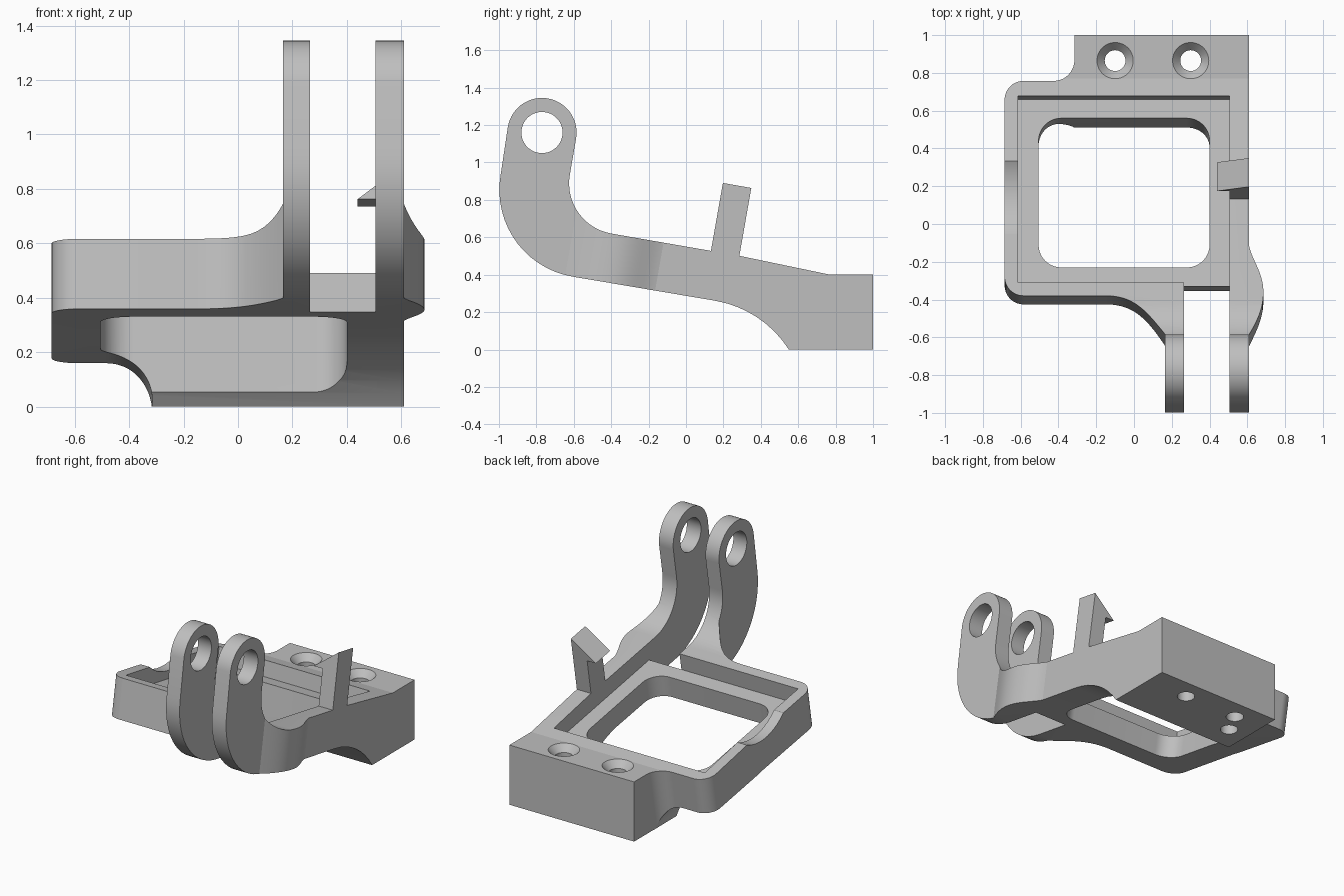
import bpy, bmesh
from math import sin, cos, radians
from mathutils import Vector
from mathutils.geometry import interpolate_bezier

if "Cube" in bpy.data.objects:
    bpy.data.objects.remove(bpy.data.objects["Cube"], do_unlink=True)

TILT = radians(10)

grey = bpy.data.materials.new("plain_grey")
grey.use_nodes = True
grey.diffuse_color = (0.52, 0.52, 0.52, 1)
grey.node_tree.nodes["Principled BSDF"].inputs["Base Color"].default_value = (0.52, 0.52, 0.52, 1)


def arc(cx, cy, r, a0, a1, step=6):
    n = max(2, round(abs(a1 - a0) / step))
    angles = [radians(a0 + (a1 - a0) * i / n) for i in range(n + 1)]
    return [(cx + r * cos(a), cy + r * sin(a)) for a in angles]


def bezier(*pts):
    return [(p.x, p.y) for p in interpolate_bezier(*[Vector((x, y, 0)) for x, y in pts], 20)]


def tilted(x, y, t):
    """Point at height t above the sloping top plane, measured square to it."""
    return Vector((x, y + t * sin(TILT), 0.62 - (y + 0.4) * sin(TILT) / cos(TILT) + t * cos(TILT)))


# Ways of placing an outline (a, b) swept along c
def along_x(a, b, c):
    return Vector((c, a, b))


def along_z(a, b, c):
    return Vector((a, b, c))


def along_normal(a, b, c):
    return tilted(a, b, c)


def along_slope(a, b, c):
    return tilted(a, c, b)


def prism(name, outline, lo, hi, place, outline_hi=None):
    bm = bmesh.new()
    bottom = [bm.verts.new(place(a, b, lo)) for a, b in outline]
    top = [bm.verts.new(place(a, b, hi)) for a, b in outline_hi or outline]
    bm.faces.new(bottom)
    bm.faces.new(top)
    n = len(bottom)
    for i in range(n):
        j = (i + 1) % n
        bm.faces.new((bottom[i], bottom[j], top[j], top[i]))
    bmesh.ops.recalc_face_normals(bm, faces=bm.faces)
    mesh = bpy.data.meshes.new(name)
    bm.to_mesh(mesh)
    bm.free()
    mesh.materials.append(grey)
    ob = bpy.data.objects.new(name, mesh)
    bpy.context.collection.objects.link(ob)
    return ob


def activate(ob):
    bpy.ops.object.select_all(action="DESELECT")
    ob.select_set(True)
    bpy.context.view_layer.objects.active = ob


def combine(ob, cutter, operation="DIFFERENCE"):
    mod = ob.modifiers.new("cut", "BOOLEAN")
    mod.operation, mod.solver, mod.object = operation, "EXACT", cutter
    activate(ob)
    bpy.ops.object.modifier_apply(modifier=mod.name)
    bpy.data.objects.remove(cutter, do_unlink=True)


def circle(x, y, r):
    return arc(x, y, r, 0, 360)[:-1]


def rounded_box(x0, x1, y0, y1, r):
    return (arc(x1 - r, y1 - r, r, 0, 90) + arc(x0 + r, y1 - r, r, 90, 180)
            + arc(x0 + r, y0 + r, r, 180, 270) + arc(x1 - r, y0 + r, r, 270, 360))


# Side profile: block, sloping frame and upright arm with round eye
side = [(1, 0), (1, 0.4), (0.77, 0.4), (0.29, 0.5)]
side += arc(-0.353, 0.888, 0.272, 260, 170)
side += arc(-0.77, 1.16, 0.185, -10, 170)
side += arc(-0.528, 0.853, 0.47, 170, 260)
side += arc(0.058, -0.315, 0.584, 80, 32.6)
body = prism("bracket_body", side, -1, 1, along_x)

# Plan outline, swept square to the slope
plan = [(0.61, 1.6), (-0.315, 1.6)]
plan += arc(-0.425, 0.87, 0.11, 0, -90)
plan += arc(-0.585, 0.66, 0.1, 90, 180)
plan += arc(-0.585, -0.28, 0.1, 180, 270)
plan += bezier((-0.15, -0.38), (0.0, -0.38), (0.07, -0.46), (0.165, -0.60))
plan += [(0.165, -1.7), (0.61, -1.7)]
plan += bezier((0.61, -0.60), (0.66, -0.50), (0.685, -0.44), (0.685, -0.36))
plan += bezier((0.685, -0.36), (0.685, -0.26), (0.63, -0.20), (0.61, -0.12))[1:]
combine(body, prism("plan", plan, -1.2, 1.3, along_normal), "INTERSECT")

# Rounded undercut beside the block
under = [(-1, -0.26)] + arc(-0.485, -0.43, 0.17, 90, 0) + [(-0.315, -1), (-1, -1)]
combine(body, prism("undercut", under, 0.21, 1.5, along_slope))

# Gap between the arms, pocket, and window through the floor
slot = [(0.265, -1.9), (0.505, -1.9), (0.505, -0.31), (0.265, -0.31)]
combine(body, prism("slot", slot, -1.3, 1.4, along_normal))
pocket = [(-0.615, -0.31), (0.505, -0.31), (0.505, 0.68), (-0.615, 0.68)]
combine(body, prism("pocket", pocket, -0.115, 0.3, along_normal))
window = rounded_box(-0.505, 0.4, -0.21, 0.58, 0.12)
combine(body, prism("window", window, -1, 0.3, along_normal))

# Shallow scoop in the thin side wall
scoop = [tilted(0, 0.14, 0.29)]
combine(body, prism("scoop", circle(scoop[0].y, scoop[0].z, 0.35), -0.8, -0.6, along_x))

# Pivot eye, countersunk screw holes and a blind hole underneath
combine(body, prism("eye", circle(-0.77, 1.16, 0.11), -1, 1, along_x))
for x in (-0.1, 0.3):
    combine(body, prism("screw", circle(x, 0.865, 0.055), -0.1, 0.6, along_z))
    combine(body, prism("sink", circle(x, 0.865, 0.05), 0.35, 0.41, along_z, circle(x, 0.865, 0.105)))
combine(body, prism("blind", circle(-0.174, 0.72, 0.055), -0.1, 0.2, along_z))

# Snap clip with a pointed tooth over the pocket
hook = [(0.61, 0.37), (0.44, 0.24), (0.505, 0.24), (0.505, -0.02), (0.61, -0.02)]
clip = prism("snap_clip", hook, 0.133, 0.285, along_slope)

for ob in (body, clip):
    activate(ob)
    bpy.ops.object.shade_smooth_by_angle(angle=radians(9))
